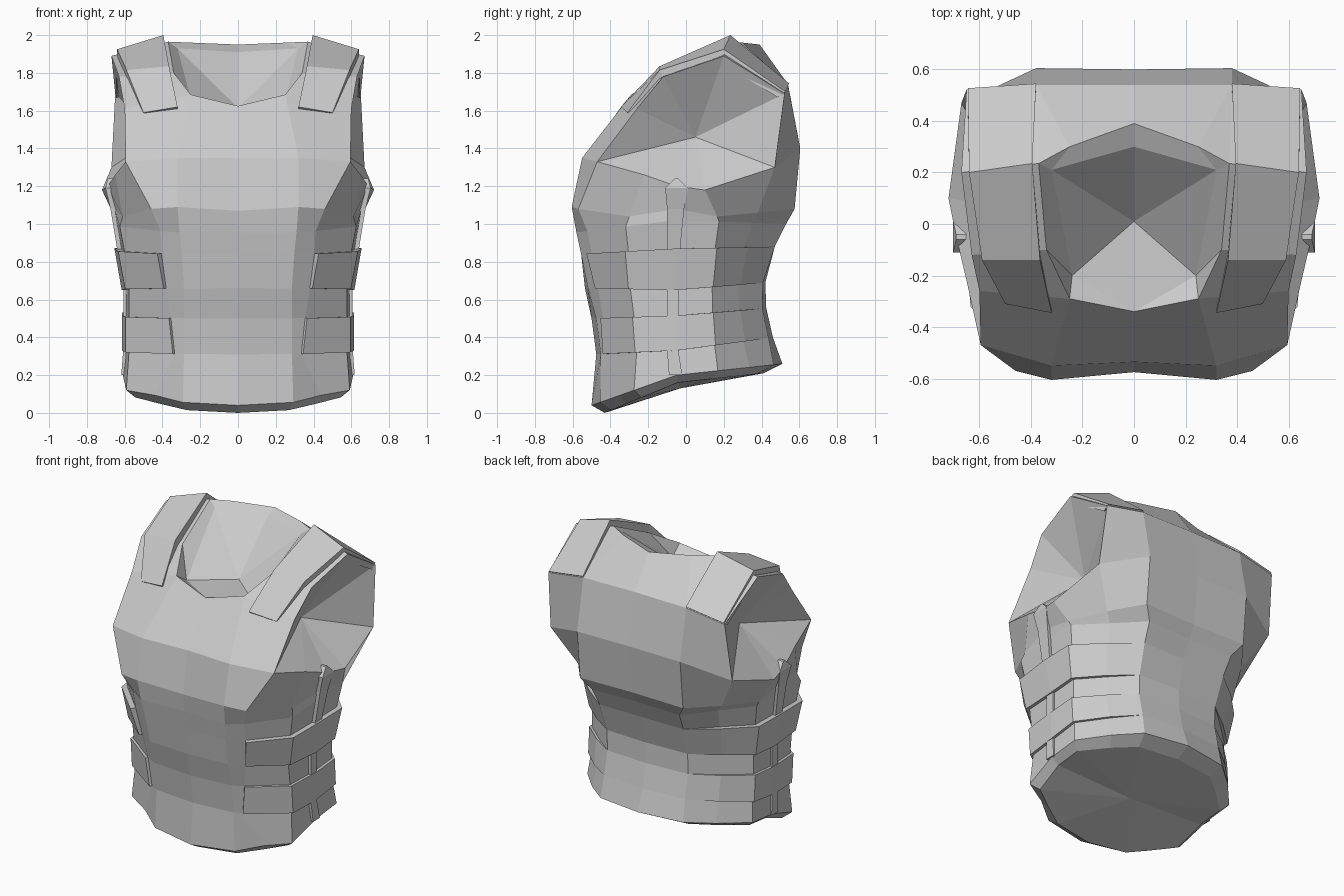
import bpy, bmesh
from mathutils import Vector

if "Cube" in bpy.data.objects:
    bpy.data.objects.remove(bpy.data.objects["Cube"])

grey = bpy.data.materials.new("armour grey")
grey.diffuse_color = (0.6, 0.6, 0.6, 1)
grey.use_nodes = True
grey.node_tree.nodes["Principled BSDF"].inputs["Base Color"].default_value = grey.diffuse_color


def finish(name, bm):
    """Mirror the right half across x = 0, weld it and make an object."""
    dup = bmesh.ops.duplicate(bm, geom=bm.verts[:] + bm.edges[:] + bm.faces[:])
    for v in dup["geom"]:
        if isinstance(v, bmesh.types.BMVert):
            v.co.x *= -1
    bmesh.ops.reverse_faces(bm, faces=[f for f in dup["geom"] if isinstance(f, bmesh.types.BMFace)])
    bmesh.ops.remove_doubles(bm, verts=bm.verts[:], dist=0.0005)
    bmesh.ops.recalc_face_normals(bm, faces=bm.faces[:])
    me = bpy.data.meshes.new(name)
    bm.to_mesh(me)
    bm.free()
    me.materials.append(grey)
    ob = bpy.data.objects.new(name, me)
    bpy.context.collection.objects.link(ob)
    return ob


def loft(bm, rows, closed=False):
    """Skin rows of points; a closed loft wraps rows and caps both ends."""
    vr = [[bm.verts.new(p) for p in r] for r in rows]
    n = len(vr)
    for i in range(n if closed else n - 1):
        a, b = vr[i], vr[(i + 1) % n]
        for j in range(len(a) - 1):
            bm.faces.new((a[j], a[j + 1], b[j + 1], b[j]))
    if closed:
        bm.faces.new([r[0] for r in vr])
        bm.faces.new([r[-1] for r in vr])
    return vr


def waist(width, front, back, zf, zs, zb, cx, cy, rnd, grow=0.0):
    """Half section, front centre to back centre; cx, cy place the belt end."""
    section = [(0, -1 + max(0, -rnd)), (.48, -1 + max(0, rnd)), (cx / width, -cy), (.97, -.55),
               (1, -.1), (1, .33), (.75, .66), (.5, 1 - max(0, rnd)), (0, 1 + min(0, rnd))]
    pts = []
    for i, (fx, fy) in enumerate(section):
        y = -fy * front if fy < 0 else fy * back
        if y < -.05:
            z = zf + (zs - zf) * (y - front) / (-.05 - front)
        else:
            z = zs + (zb - zs) * (y + .05) / (back + .05)
        s = 1 + (grow if i < 7 else 0)
        pts.append(Vector((fx * width * s, y * s, z)))
    return pts


# width, front y, back y, front z, side z, back z, belt end x, belt end depth, roundness
WAIST = [(.56, -.43, .41, 0, .16, .21, .40, .75, .08),
         (.61, -.50, .51, .04, .20, .26, .44, .70, .09),
         (.595, -.475, .46, .31, .33, .40, .335, .90, .05),
         (.595, -.50, .425, .50, .515, .555, .355, .88, .05),
         (.595, -.535, .42, .66, .65, .69, .38, .87, .03),
         (.62, -.555, .47, .84, .87, .88, .405, .90, 0),
         (.645, -.58, .53, .955, 1.02, 1.0, .41, .90, -.02)]
RIBS = [(0, -.575, 1.07), (.32, -.605, 1.09), (.46, -.57, 1.08), (.61, -.3, 1.04),
        (.655, -.05, 1.08), (.655, .165, 1.04), (.53, .38, 1.06), (.38, .575, 1.08), (0, .565, 1.08)]
CHEST = [(0, -.535, 1.35), (.32, -.55, 1.35), (.595, -.47, 1.33), (.65, -.22, 1.26),
         (.69, -.05, 1.2), (.72, .1, 1.18), (.67, .47, 1.3), (.38, .605, 1.4), (0, .6, 1.4)]

# Torso shell
bm = bmesh.new()
rows = loft(bm, [waist(*w) for w in WAIST] + [RIBS, CHEST])
V = bm.verts.new
F = bm.faces.new


def fan(ring, centre):
    c = V(centre)
    for a, b in zip(ring, ring[1:]):
        F((a, b, c))


fan(rows[0], (0, -.03, .13))
top = rows[-1]

# Shoulders: neck rim, armhole rim and upper back
neck = [V(p) for p in [(0, -.34, 1.625), (.25, -.29, 1.685), (.34, -.1, 1.8),
                       (.37, .235, 1.965), (.25, .3, 1.96), (0, .39, 1.95)]]
arm = [V(p) for p in [(.6, -.26, 1.61), (.63, -.12, 1.78), (.67, .2, 1.89), (.65, .522, 1.69)]]
back = [V((.38, .54, 1.735)), V((0, .54, 1.74))]
for f in [(top[0], top[1], neck[1], neck[0]), (top[1], top[2], arm[0], neck[1]),
          (neck[1], arm[0], arm[1], neck[2]), (neck[2], arm[1], arm[2], neck[3]),
          (neck[3], arm[2], arm[3], back[0]), (top[6], top[7], back[0], arm[3]),
          (top[7], top[8], back[1], back[0]), (neck[3], back[0], neck[4]),
          (neck[4], back[0], back[1], neck[5])]:
    F(f)

# Neck hollow
inner = [V(p) for p in [(.24, -.2, 1.625), (.32, .21, 1.93), (0, .3, 1.91)]]
for f in [(neck[0], neck[1], inner[0]), (neck[1], neck[2], inner[0]),
          (neck[2], neck[3], inner[1], inner[0]), (neck[3], neck[4], inner[1]),
          (neck[4], neck[5], inner[2], inner[1])]:
    F(f)
fan([neck[0]] + inner, (0, .01, 1.615))

# Arm hollow
hub = Vector((.43, .05, 1.46))
lip = [V(v.co.lerp(hub, t)) for v, t in zip(arm, (.04, .04, .05, .16))]
for i in range(3):
    F((arm[i], arm[i + 1], lip[i + 1], lip[i]))
F((top[2], arm[0], lip[0]))
F((top[6], arm[3], lip[3]))
fan(top[2:7] + lip[::-1] + [top[2]], hub)
finish("torso_shell", bm)

# Waist belts, flush with the back
for name, lo, hi, g0, g1 in [("lower_belt", 2, 3, .03, .03), ("upper_belt", 4, 5, .035, .055)]:
    bm = bmesh.new()
    ring = [waist(*WAIST[i], g)[2:8] for i, g in ((lo, -.03), (lo, g0), (hi, g1), (hi, -.03))]
    loft(bm, ring, closed=True)
    finish(name, bm)

# Shoulder straps
bm = bmesh.new()
ins = [(.32, -.345, 1.62), (.365, -.14, 1.835), (.395, .235, 2.0), (.38, .545, 1.745)]
out = [(.5, -.31, 1.59), (.59, -.14, 1.815), (.64, .2, 1.925), (.645, .527, 1.70)]
drop = [Vector(d) for d in ((0, .035, -.03), (0, .03, -.06), (0, 0, -.08), (0, -.04, -.03))]
loft(bm, [ins, out, [Vector(p) + d for p, d in zip(out, drop)],
          [Vector(p) + d for p, d in zip(ins, drop)]], closed=True)
finish("shoulder_strap", bm)

# Vertical side straps: front y, back y, z, outer x
side = [(-.09, -.02, .2, .618), (-.1, -.04, .33, .608), (-.1, -.04, .66, .607),
        (-.1, -.03, .88, .642), (-.1, -.01, 1.08, .675), (-.11, .01, 1.19, .702), (-.06, -.04, 1.24, .69)]
bm = bmesh.new()
loft(bm, [[(x, a, z) for a, b, z, x in side], [(x, b, z) for a, b, z, x in side],
          [(x - .05, b, z) for a, b, z, x in side], [(x - .05, a, z) for a, b, z, x in side]], closed=True)
finish("side_strap", bm)
